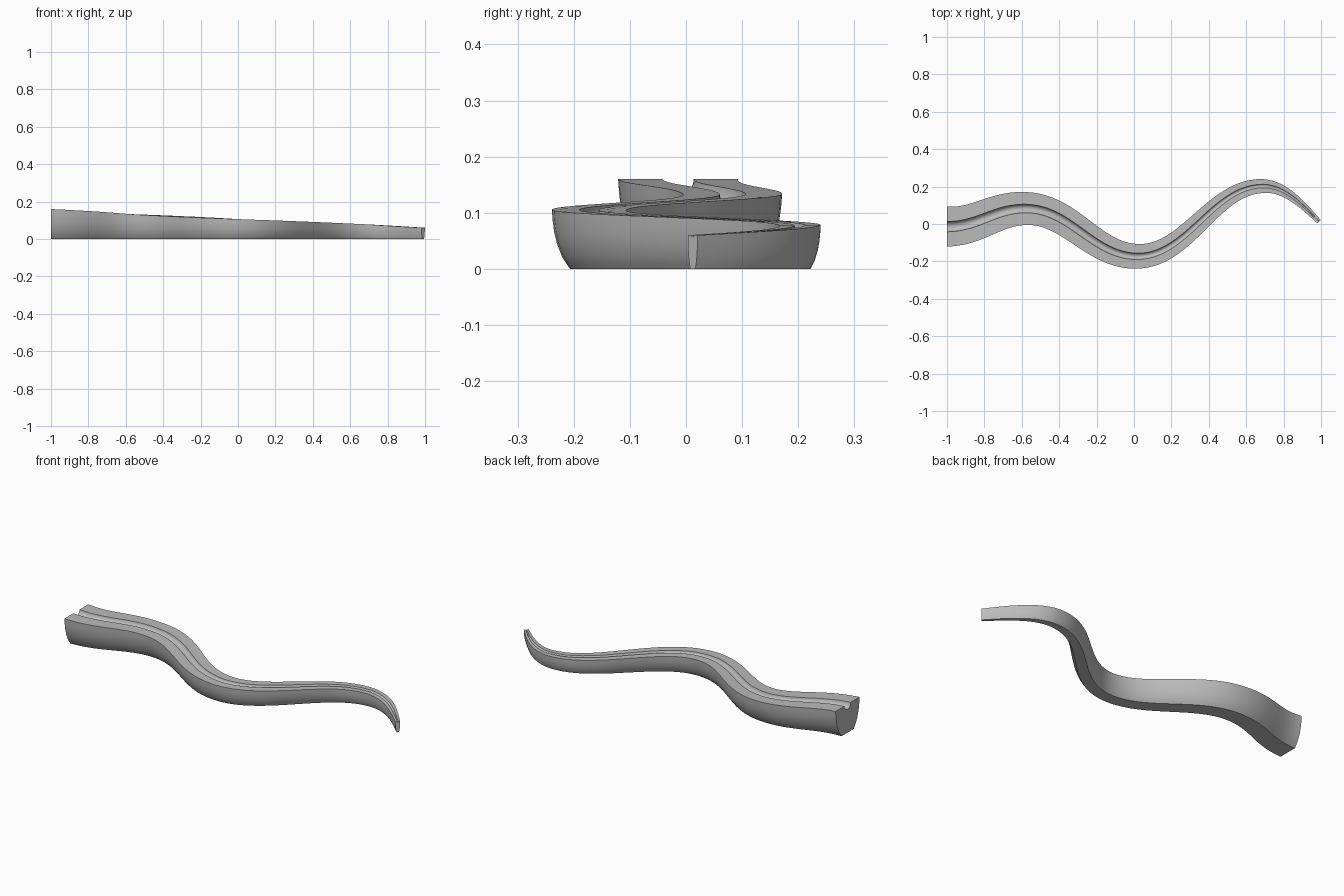
import bpy, bmesh, math
from mathutils import Vector

cube = bpy.data.objects.get("Cube")
if cube:
    bpy.data.objects.remove(cube, do_unlink=True)

# Stations along the path: x, y, half width, height, tangent
STATIONS = [
    (-1.0, -0.014, 0.107, 0.16, (1, 0)),
    (-0.58, 0.083, 0.088, 0.133, (1, 0)),
    (0.02, -0.173, 0.066, 0.105, (1, 0)),
    (0.69, 0.203, 0.037, 0.078, (1, 0)),
    (0.99, 0.012, 0.0125, 0.06, (0.7, -0.71)),
]
STEPS = 24
GROOVE = 0.26

# Cross-section: (offset / half width, height fraction, drop / half width)
side = [(0.51, 0), (0.62, 0.1), (0.72, 0.2), (0.86, 0.42), (0.94, 0.63), (0.98, 0.82), (1, 1)]
arc = [math.pi * i / 10 for i in range(11)]
profile = [(u, v, 0) for u, v in side]
profile += [(GROOVE * math.cos(a), 1, GROOVE * math.sin(a)) for a in arc]
profile += [(-u, v, 0) for u, v in reversed(side)]


def path_frames():
    """Yield point, sideways normal, half width and height along the path."""
    for i, (a, b) in enumerate(zip(STATIONS, STATIONS[1:])):
        reach = 0.4 * (b[0] - a[0])
        p0, p3 = Vector(a[:2]), Vector(b[:2])
        p1, p2 = p0 + Vector(a[4]) * reach, p3 - Vector(b[4]) * reach
        for k in range(0 if i == 0 else 1, STEPS + 1):
            t = k / STEPS
            s = 1 - t
            p = p0 * s**3 + p1 * 3 * s * s * t + p2 * 3 * s * t * t + p3 * t**3
            d = ((p1 - p0) * s * s + (p2 - p1) * 2 * s * t + (p3 - p2) * t * t).normalized()
            f = (p.x - a[0]) / (b[0] - a[0])
            yield p, Vector((-d.y, d.x)), a[2] + (b[2] - a[2]) * f, a[3] + (b[3] - a[3]) * f


# Sweep the tapering section along the path
bm = bmesh.new()
rings = []
for p, n, half, height in path_frames():
    ring = []
    for u, v, drop in profile:
        q = p + n * (u * half)
        ring.append(bm.verts.new((q.x, q.y, v * height - drop * half)))
    rings.append(ring)
count = len(profile)
for r0, r1 in zip(rings, rings[1:]):
    for j in range(count):
        k = (j + 1) % count
        bm.faces.new((r0[j], r0[k], r1[k], r1[j]))
bm.faces.new(rings[0])
bm.faces.new(rings[-1])
bmesh.ops.recalc_face_normals(bm, faces=bm.faces)
mesh = bpy.data.meshes.new("grooved_tail")
bm.to_mesh(mesh)
bm.free()

tail = bpy.data.objects.new("grooved_tail", mesh)
bpy.context.collection.objects.link(tail)

# Plain grey finish
grey = bpy.data.materials.new("plain grey")
grey.use_nodes = True
colour = (0.5, 0.5, 0.5, 1)
grey.diffuse_color = colour
grey.node_tree.nodes["Principled BSDF"].inputs["Base Color"].default_value = colour
mesh.materials.append(grey)

bpy.ops.object.select_all(action="DESELECT")
tail.select_set(True)
bpy.context.view_layer.objects.active = tail
bpy.ops.object.shade_smooth_by_angle(angle=math.radians(35))
